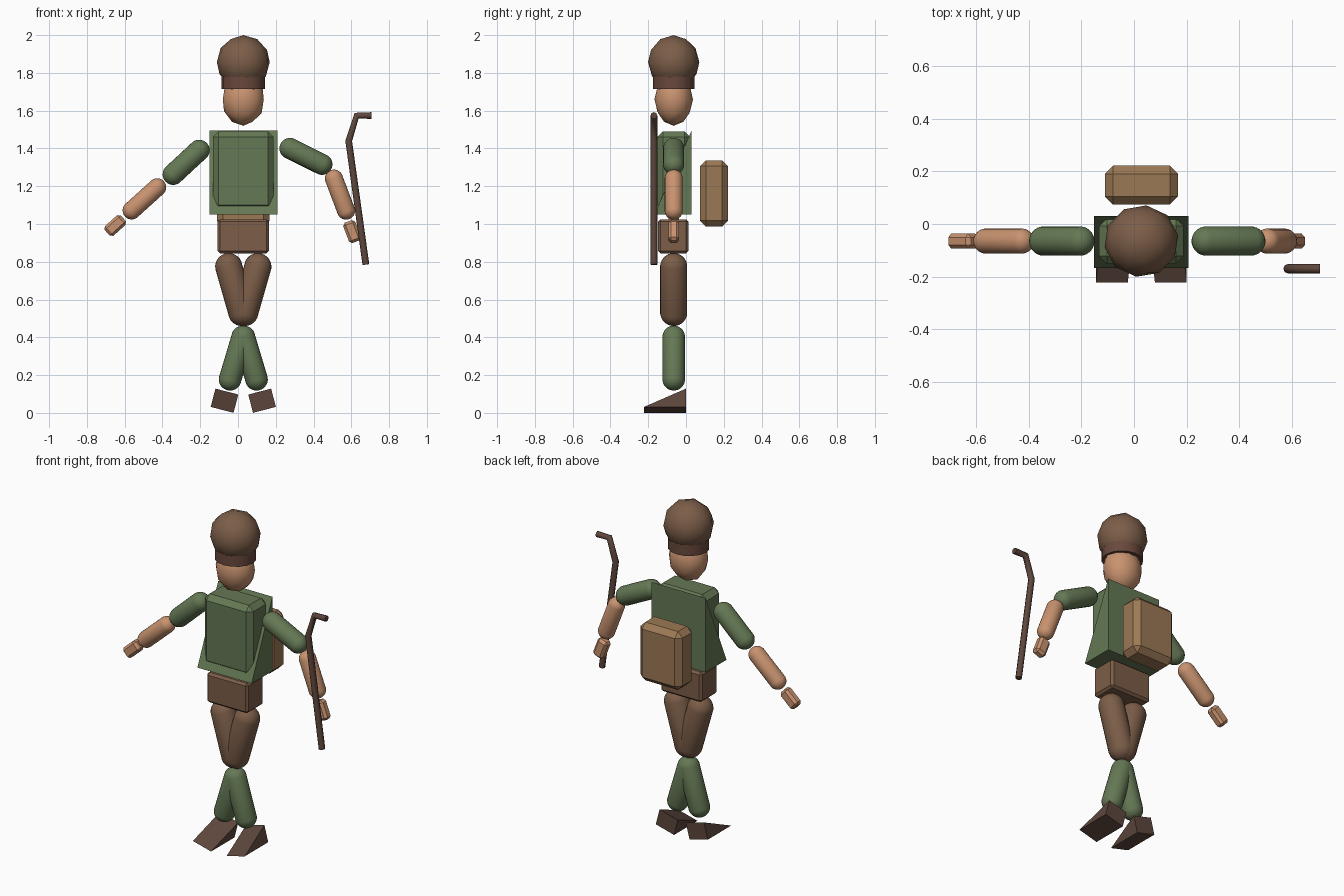
import bpy, bmesh, math
from mathutils import Matrix, Vector

if "Cube" in bpy.data.objects:
    bpy.data.objects.remove(bpy.data.objects["Cube"])

CX, CY = 0.028, -0.065      # body axis


def material(name, r, g, b):
    m = bpy.data.materials.new(name)
    m.diffuse_color = (r, g, b, 1)
    m.use_nodes = True
    m.node_tree.nodes["Principled BSDF"].inputs["Base Color"].default_value = m.diffuse_color
    return m


GREEN = material("green_cloth", 0.13, 0.19, 0.09)
BROWN = material("brown_cloth", 0.20, 0.11, 0.065)
DARK = material("dark_leather", 0.11, 0.062, 0.045)
BAND = material("band_brown", 0.14, 0.065, 0.045)
TAN = material("tan_canvas", 0.33, 0.19, 0.09)
SKIN = material("skin", 0.58, 0.29, 0.16)


def finish(name, bm, mat, loc, rot=None, smooth=True):
    """Place the mesh, link it and set its shading."""
    bm.transform(Matrix.Translation(loc) @ (rot or Matrix()))
    bmesh.ops.recalc_face_normals(bm, faces=bm.faces)
    me = bpy.data.meshes.new(name)
    bm.to_mesh(me)
    bm.free()
    ob = bpy.data.objects.new(name, me)
    bpy.context.collection.objects.link(ob)
    me.materials.append(mat)
    if smooth:
        bpy.ops.object.select_all(action='DESELECT')
        ob.select_set(True)
        bpy.context.view_layer.objects.active = ob
        bpy.ops.object.shade_smooth_by_angle(angle=math.radians(40))
    return ob


def turn(dx, dz):
    return Matrix.Rotation(math.atan2(dx, dz), 4, 'Y')


def box(name, mat, loc, size, bevel, rot=None):
    bm = bmesh.new()
    bmesh.ops.create_cube(bm, size=1)
    bmesh.ops.scale(bm, vec=size, verts=bm.verts)
    bmesh.ops.bevel(bm, geom=bm.edges[:], offset=bevel, segments=1,
                    profile=0.5, affect='EDGES')
    finish(name, bm, mat, loc, rot, smooth=False)


def wedge(name, mat, loc, width, depth, height, rot=None):
    """Right-triangle prism: low front edge, upright back; origin at base back."""
    bm = bmesh.new()
    profile = [(0, 0), (-depth, 0), (0, height)]
    f = bm.faces.new([bm.verts.new((-width / 2, y, z)) for y, z in profile])
    ext = bmesh.ops.extrude_face_region(bm, geom=[f], use_keep_orig=True)
    bmesh.ops.translate(bm, vec=(width, 0, 0),
                        verts=[v for v in ext["geom"] if isinstance(v, bmesh.types.BMVert)])
    finish(name, bm, mat, loc, rot, smooth=False)


def capsule(name, mat, a, b, r):
    """Round-ended limb between two (x, z) centres on the body plane."""
    (ax, az), (bx, bz) = a, b
    half = math.hypot(bx - ax, bz - az) / 2
    bm = bmesh.new()
    bmesh.ops.create_uvsphere(bm, u_segments=24, v_segments=13, radius=r)
    for v in bm.verts:
        v.co.z += half if v.co.z > 0 else -half
    finish(name, bm, mat, ((ax + bx) / 2, CY, (az + bz) / 2), turn(bx - ax, bz - az))


def ball(name, mat, z, radii, spin=0):
    bm = bmesh.new()
    bmesh.ops.create_icosphere(bm, subdivisions=2, radius=1)
    bmesh.ops.rotate(bm, matrix=Matrix.Rotation(math.radians(spin), 3, 'Z'), verts=bm.verts)
    bmesh.ops.scale(bm, vec=radii, verts=bm.verts)
    finish(name, bm, mat, (CX, CY, z))


# Head, hair and hat
ball("head", SKIN, 1.66, (0.114, 0.102, 0.14))
ball("hair", BROWN, 1.755, (0.115, 0.106, 0.08), 15)
ball("hat_dome", BROWN, 1.857, (0.142, 0.137, 0.143), -8)
bm = bmesh.new()
bmesh.ops.create_cone(bm, cap_ends=True, segments=16, radius1=0.115, radius2=0.115, depth=0.065)
bmesh.ops.scale(bm, vec=(1, 0.96, 1), verts=bm.verts)
finish("hat_band", bm, BAND, (CX, CY, 1.748))

# Torso, jacket, hips and backpack
box("torso", GREEN, (CX, CY, 1.28), (0.322, 0.175, 0.42), 0.03)
wedge("jacket", GREEN, (CX, 0.03, 1.05), 0.36, 0.198, 0.446)
box("hips", BROWN, (CX, CY - 0.003, 0.935), (0.274, 0.16, 0.18), 0.013)
box("backpack", TAN, (CX, 0.148, 1.162), (0.278, 0.148, 0.35), 0.031)

# Legs and feet, mirrored about the body axis
for side, s in (("left", 1), ("right", -1)):
    capsule(side + "_thigh", BROWN, (CX + s * 0.077, 0.774), (CX + s * 0.008, 0.532), 0.072)
    capsule(side + "_shin", GREEN, (CX + s * 0.07, 0.178), (CX + s * 0.003, 0.402), 0.06)
    wedge(side + "_foot", DARK, (CX + s * 0.112, 0, 0.016), 0.125, 0.222, 0.10,
          Matrix.Rotation(math.radians(-14.5 * s), 4, 'Y'))

# Arms and hands: shoulder, elbow top, forearm, wrist, hand centre
ARMS = {
    "right": [(-0.206, 1.39), (-0.343, 1.263), (-0.428, 1.194), (-0.563, 1.072), (-0.65, 0.992)],
    "left": [(0.275, 1.40), (0.444, 1.316), (0.508, 1.24), (0.572, 1.071), (0.604, 0.96)],
}
for side, (sh, el, fo, wr, ha) in ARMS.items():
    capsule(side + "_upper_arm", GREEN, sh, el, 0.056)
    capsule(side + "_forearm", SKIN, fo, wr, 0.048)
    box(side + "_hand", SKIN, (ha[0], CY, ha[1]), (0.068, 0.056, 0.115), 0.014,
        turn(wr[0] - fo[0], wr[1] - fo[1]))

# Walking stick with a bent handle
cu = bpy.data.curves.new("walking_stick", 'CURVE')
cu.dimensions = '3D'
cu.bevel_depth = 0.018
cu.bevel_resolution = 2
cu.use_fill_caps = True
sp = cu.splines.new('POLY')
path = [(0.677, 0.785), (0.586, 1.44), (0.628, 1.574), (0.708, 1.574)]
sp.points.add(len(path) - 1)
for p, (x, z) in zip(sp.points, path):
    p.co = (x, -0.17, z, 1)
stick = bpy.data.objects.new("walking_stick", cu)
bpy.context.collection.objects.link(stick)
cu.materials.append(DARK)
